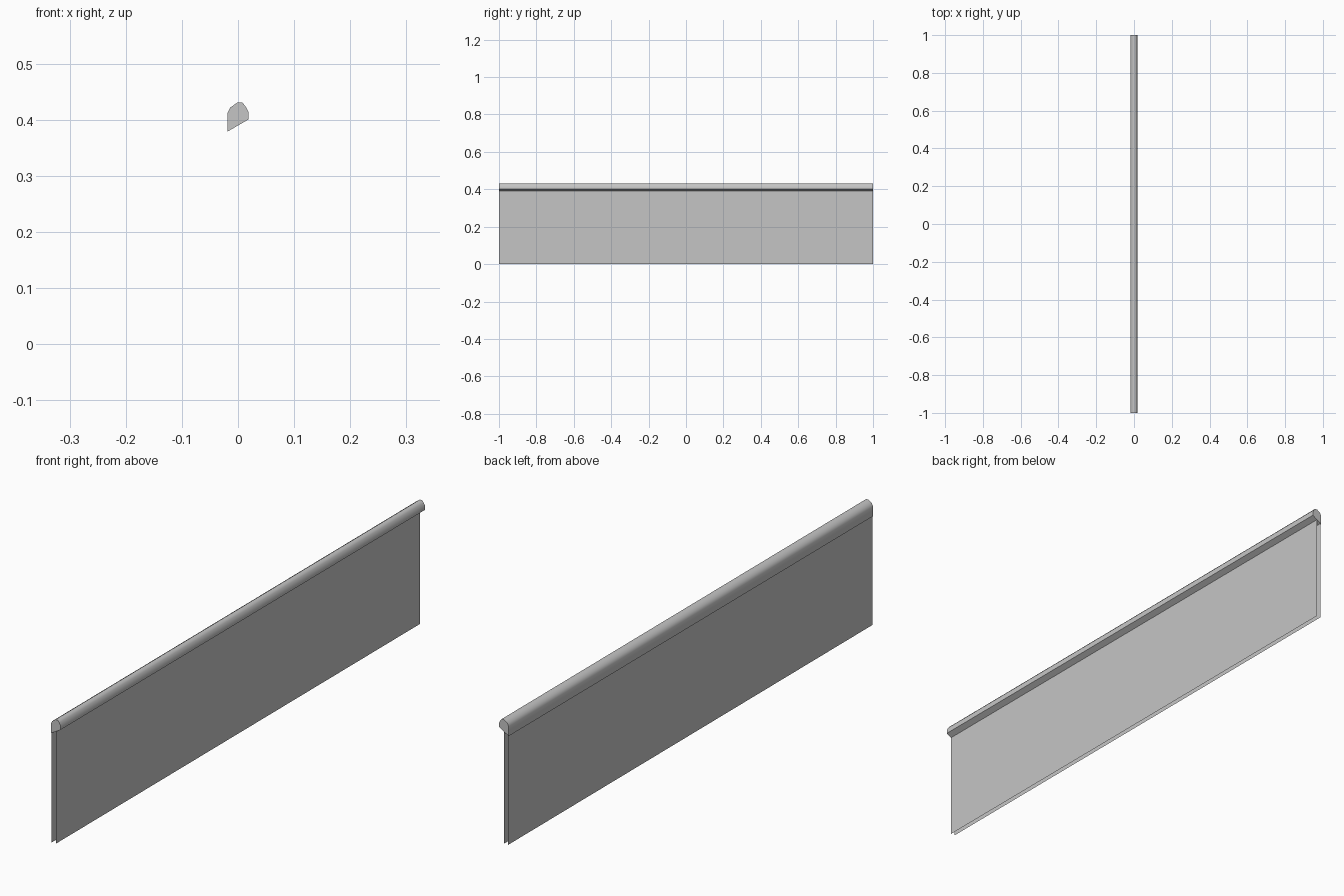
import bpy
import bmesh
import math

cube = bpy.data.objects.get("Cube")
if cube:
    bpy.data.objects.remove(cube, do_unlink=True)

HALF_LENGTH = 1.0

grey = bpy.data.materials.new("plain_grey")
grey.use_nodes = True
colour = (0.56, 0.56, 0.56, 1)
grey.diffuse_color = colour
grey.node_tree.nodes["Principled BSDF"].inputs["Base Color"].default_value = colour


def extrude_along_y(name, profile, closed):
    """Sweep an x-z profile along the full length; closed profiles get end caps."""
    bm = bmesh.new()
    verts = [bm.verts.new((x, -HALF_LENGTH, z)) for x, z in profile]
    if closed:
        geom = [bm.faces.new(verts)]
        result = bmesh.ops.extrude_face_region(bm, geom=geom, use_keep_orig=True)
    else:
        geom = [bm.edges.new(pair) for pair in zip(verts, verts[1:])]
        result = bmesh.ops.extrude_edge_only(bm, edges=geom)
    moved = [g for g in result["geom"] if isinstance(g, bmesh.types.BMVert)]
    bmesh.ops.translate(bm, verts=moved, vec=(0, 2 * HALF_LENGTH, 0))
    bmesh.ops.recalc_face_normals(bm, faces=bm.faces)
    mesh = bpy.data.meshes.new(name)
    bm.to_mesh(mesh)
    bm.free()
    mesh.materials.append(grey)
    obj = bpy.data.objects.new(name, mesh)
    bpy.context.collection.objects.link(obj)
    return obj


# Rounded top rail with a sloping underside
rail = extrude_along_y("top_rail", [
    (-0.019, 0.379), (0.019, 0.401), (0.019, 0.414), (0.0135, 0.424),
    (0.008, 0.431), (-0.001, 0.431), (-0.014, 0.422), (-0.019, 0.412),
], closed=True)
bpy.ops.object.select_all(action="DESELECT")
rail.select_set(True)
bpy.context.view_layer.objects.active = rail
bpy.ops.object.shade_smooth_by_angle(angle=math.radians(57))

# Two paper-thin sheets hanging from the underside of the rail
for name, x in (("right_sheet", -0.016), ("left_sheet", 0.0)):
    top = 0.39 + x * 0.58
    extrude_along_y(name, [(x, 0), (x, top)], closed=False)
